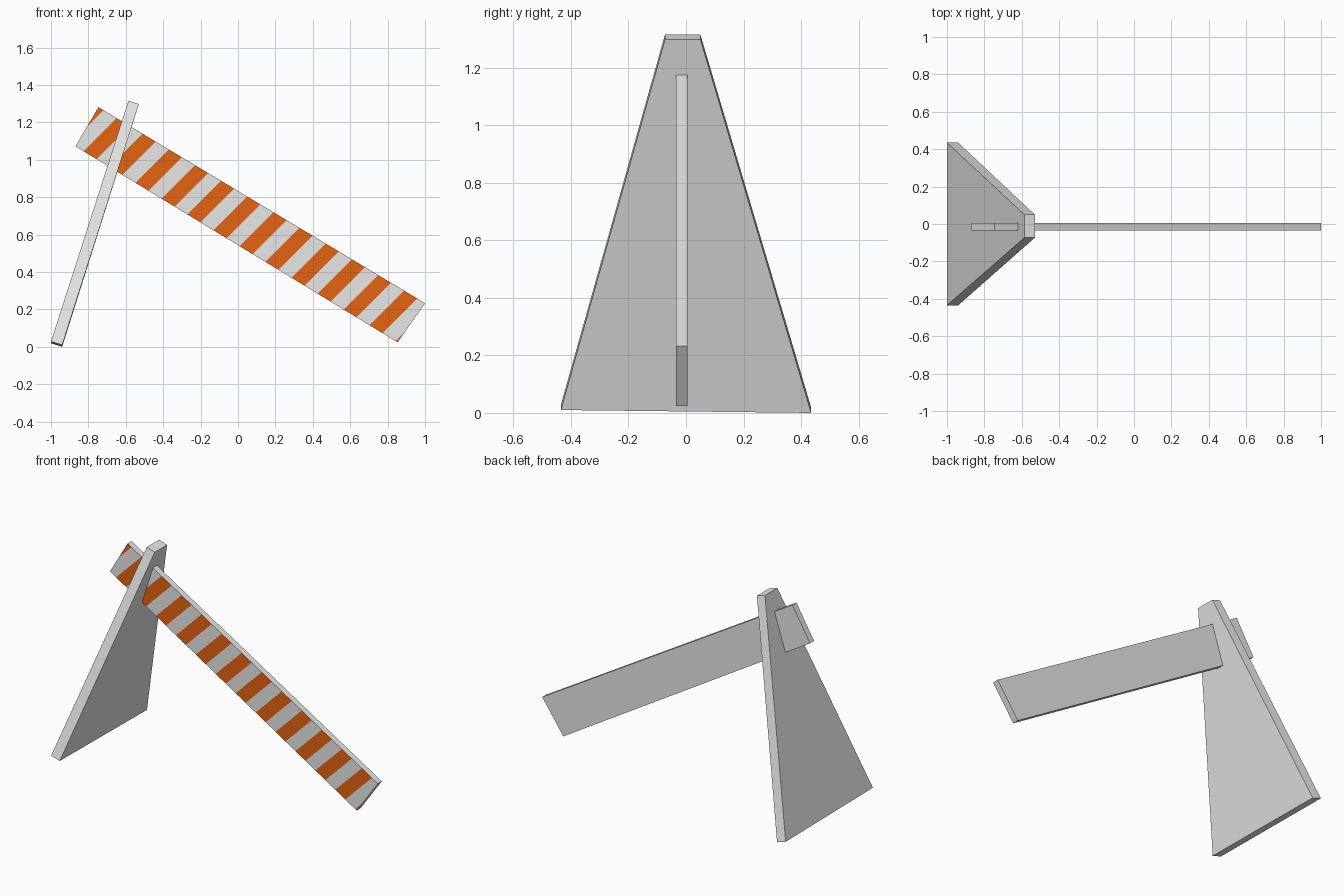
import bpy, bmesh
from mathutils import Vector

if "Cube" in bpy.data.objects:
    bpy.data.objects.remove(bpy.data.objects["Cube"])


def material(name, color):
    m = bpy.data.materials.new(name)
    m.diffuse_color = (*color, 1)
    m.use_nodes = True
    m.node_tree.nodes["Principled BSDF"].inputs["Base Color"].default_value = m.diffuse_color
    return m


pale = material("pale_grey", (0.8, 0.8, 0.8))
orange = material("stripe_orange", (0.79, 0.127, 0.006))


def bridge(a, b):
    """Closed solid between two matching four-point loops."""
    bm = bmesh.new()
    va = [bm.verts.new(p) for p in a]
    vb = [bm.verts.new(p) for p in b]
    bm.faces.new(va)
    bm.faces.new(vb[::-1])
    for i in range(4):
        j = (i + 1) % 4
        bm.faces.new((va[i], vb[i], vb[j], va[j]))
    bmesh.ops.recalc_face_normals(bm, faces=bm.faces)
    return bm


def finish(bm, name, mats):
    me = bpy.data.meshes.new(name)
    bm.to_mesh(me)
    bm.free()
    for m in mats:
        me.materials.append(m)
    bpy.context.collection.objects.link(bpy.data.objects.new(name, me))


# Leaning tapered support slab, rolled very slightly to one side
slab = bridge(
    [(-1.0, -0.435, 0.028), (-0.94, -0.435, 0.010), (-0.94, 0.435, 0.0), (-1.0, 0.435, 0.019)],
    [(-0.586, -0.073, 1.315), (-0.53, -0.073, 1.298), (-0.53, 0.05, 1.298), (-0.586, 0.05, 1.315)])
finish(slab, "support_slab", [pale])

# Sloping plank passing through the slab
outline = [(-0.869, 1.072), (-0.746, 1.281), (1.0, 0.233), (0.853, 0.024)]
Y0, Y1 = -0.035, 0.005
plank = bridge([(x, Y0, z) for x, z in outline], [(x, Y1, z) for x, z in outline])

# Diagonal stripes cut into the plank's front face
START, PITCH = -2.096, 0.2237
for k in range(1, 28):
    u = START + k * PITCH / 2
    front = [f for f in plank.faces if f.normal.y < -0.9]
    geom = set(front)
    for f in front:
        geom.update(f.verts)
        geom.update(f.edges)
    bmesh.ops.bisect_plane(plank, geom=list(geom), dist=1e-5,
                           plane_co=(u, 0, 0), plane_no=Vector((1, 0, -1)).normalized())
    plank.normal_update()
for f in plank.faces:
    if f.normal.y < -0.9:
        c = f.calc_center_median()
        if ((c.x - c.z - START) / PITCH) % 1 < 0.5:
            f.material_index = 1
finish(plank, "striped_plank", [pale, orange])
